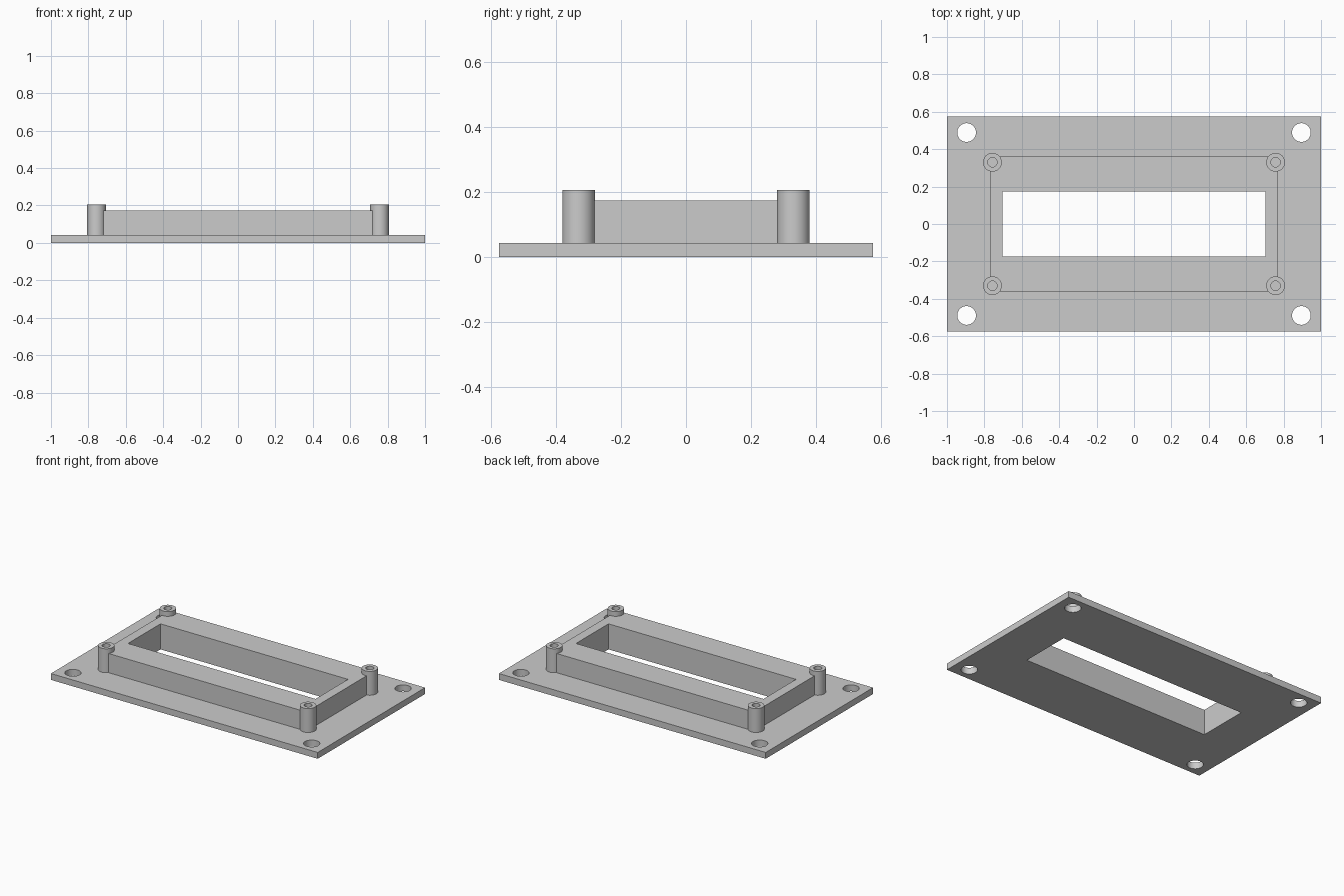
import bpy
import math

default = bpy.data.objects.get("Cube")
if default:
    bpy.data.objects.remove(default, do_unlink=True)

PLATE_TOP, RIM_TOP, POST_TOP = 0.043, 0.173, 0.205
CORNERS = [(sx, sy) for sx in (-1, 1) for sy in (-1, 1)]

grey = bpy.data.materials.new("light grey")
grey.use_nodes = True
colour = (0.6, 0.6, 0.6, 1)
grey.diffuse_color = colour
grey.node_tree.nodes["Principled BSDF"].inputs["Base Color"].default_value = colour


def finish(name):
    obj = bpy.context.object
    obj.name = name
    bpy.ops.object.transform_apply(location=False, rotation=False, scale=True)
    obj.data.materials.append(grey)
    return obj


def box(name, half_x, half_y, z0, z1):
    bpy.ops.mesh.primitive_cube_add(size=2, location=(0, 0, (z0 + z1) / 2))
    bpy.context.object.scale = (half_x, half_y, (z1 - z0) / 2)
    return finish(name)


def cylinder(name, x, y, radius, z0, z1):
    bpy.ops.mesh.primitive_cylinder_add(vertices=48, radius=radius, depth=z1 - z0,
                                        location=(x, y, (z0 + z1) / 2))
    return finish(name)


def combine(target, tool, operation):
    mod = target.modifiers.new(tool.name, 'BOOLEAN')
    mod.operation = operation
    mod.solver = 'EXACT'
    mod.object = tool
    tool.hide_render = True
    bpy.context.view_layer.objects.active = target
    bpy.ops.object.modifier_apply(modifier=mod.name)
    bpy.data.objects.remove(tool, do_unlink=True)


# Base plate with the raised rim and four corner posts
body = box("mounting_plate", 1, 0.575, 0, PLATE_TOP)
combine(body, box("raised_rim", 0.767, 0.362, 0.02, RIM_TOP), 'UNION')
for sx, sy in CORNERS:
    combine(body, cylinder("post", 0.757 * sx, 0.33 * sy, 0.05, 0.02, POST_TOP), 'UNION')

# Central window, blind screw holes in the posts, through holes in the plate
combine(body, box("window_cutter", 0.703, 0.174, -0.1, 0.3), 'DIFFERENCE')
for sx, sy in CORNERS:
    combine(body, cylinder("screw_cutter", 0.757 * sx, 0.33 * sy, 0.025, PLATE_TOP, 0.3), 'DIFFERENCE')
    combine(body, cylinder("bolt_cutter", 0.895 * sx, 0.489 * sy, 0.05, -0.1, 0.3), 'DIFFERENCE')

# Smooth round walls, crisp edges
bpy.ops.object.select_all(action='DESELECT')
body.select_set(True)
bpy.context.view_layer.objects.active = body
bpy.ops.object.shade_smooth_by_angle(angle=math.radians(30))
